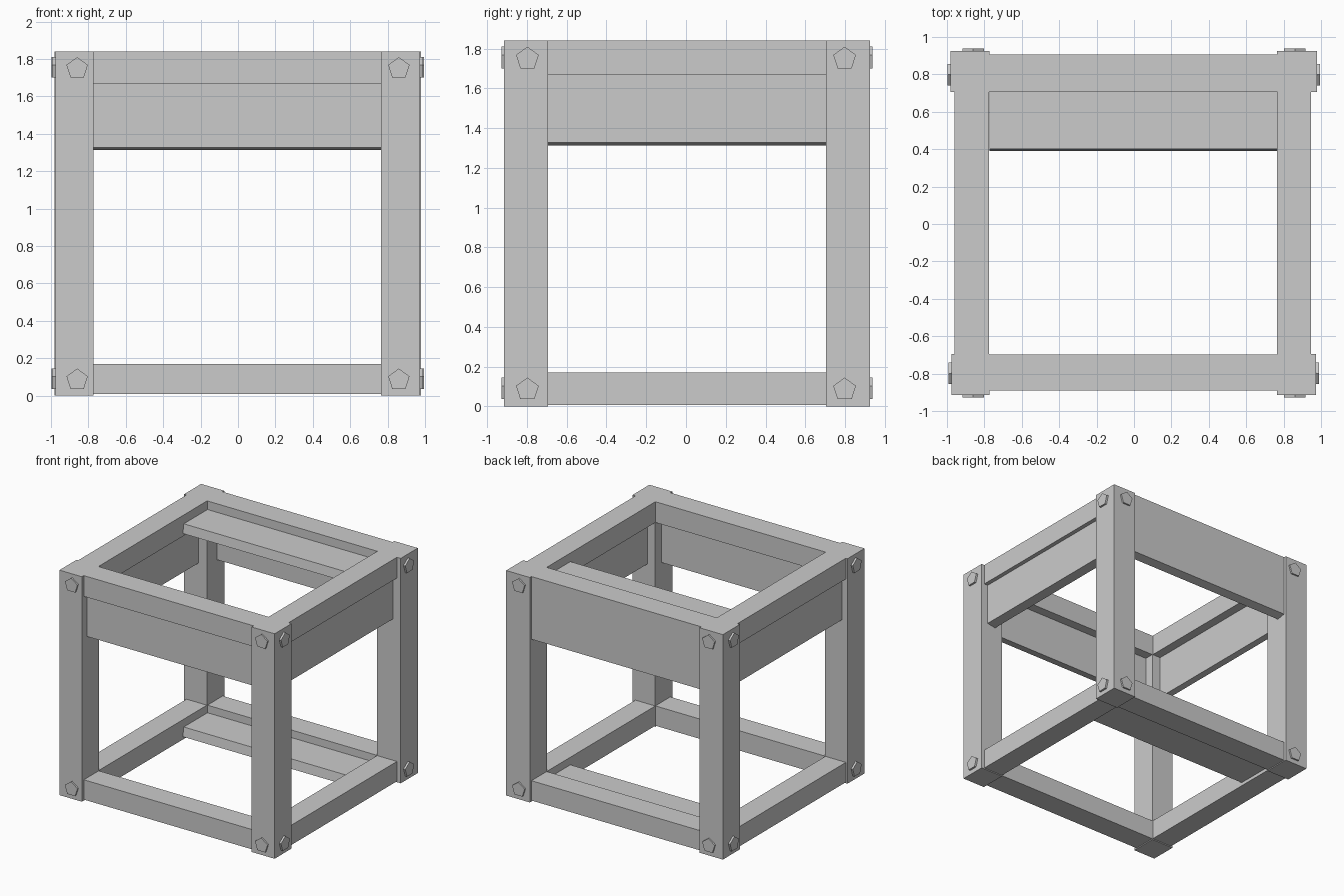
import bpy, math
from mathutils import Matrix, Vector

if "Cube" in bpy.data.objects:
    bpy.data.objects.remove(bpy.data.objects["Cube"])

grey = bpy.data.materials.new("plain_grey")
grey.diffuse_color = (0.6, 0.6, 0.6, 1)
grey.use_nodes = True
grey.node_tree.nodes["Principled BSDF"].inputs["Base Color"].default_value = grey.diffuse_color


def make(name, verts, faces):
    me = bpy.data.meshes.new(name)
    me.from_pydata([tuple(v) for v in verts], [], faces)
    me.materials.append(grey)
    ob = bpy.data.objects.new(name, me)
    bpy.context.collection.objects.link(ob)
    # consistent outward normals
    import bmesh
    bm = bmesh.new()
    bm.from_mesh(me)
    bmesh.ops.recalc_face_normals(bm, faces=bm.faces)
    bm.to_mesh(me)
    bm.free()
    return ob


def prism(name, profile, axis, a, b):
    """Extrude a closed 2D profile along x (y,z points), y (x,z) or z (x,y)."""
    def put(p, t):
        c = list(p)
        c.insert("xyz".index(axis), t)
        return c
    n = len(profile)
    verts = [put(p, a) for p in profile] + [put(p, b) for p in profile]
    faces = [tuple(range(n)), tuple(range(n, 2 * n))]
    faces += [(i, (i + 1) % n, n + (i + 1) % n, n + i) for i in range(n)]
    return make(name, verts, faces)


def rect(u0, u1, v0, v1):
    return [(u0, v0), (u1, v0), (u1, v1), (u0, v1)]


def bolt(name, centre, axis, sign, out):
    """Five-sided bolt head, point up, standing out along one axis."""
    pts = []
    for i in range(5):
        t = math.pi / 2 + i * math.tau / 5
        pts.append((centre[0] + 0.06 * math.cos(t), centre[1] + 0.06 * math.sin(t)))
    prism(name, pts, axis, sign * (out - 0.04), sign * out)


X0, X1, Y0, Y1 = -0.772, 0.765, -0.695, 0.705   # clear span between posts
TOP = 1.84

# corner posts: side signs, outer x, outer y
for side, sx, ox in (("left", -1, 0.975), ("right", 1, 0.972)):
    for end, sy, oy in (("front", -1, 0.915), ("back", 1, 0.926)):
        if end == "back":
            ox += 0.007
        ix = X0 if sx < 0 else X1
        iy = Y0 if sy < 0 else Y1
        xs, ys = sorted((ix, sx * ox)), sorted((iy, sy * oy))
        prism(f"{end}_{side}_post", rect(*xs, *ys), "z", 0, TOP)
        # bolt heads, top and bottom, on both outer faces
        for z in (0.085, 1.75):
            bolt(f"{end}_{side}_bolt", (sx * 0.86, z), "y", sy, oy + 0.013)
            bolt(f"{end}_{side}_side_bolt", (sy * 0.798, z), "x", sx, ox + 0.016)

# top and bottom rails
for level, z0, z1 in (("bottom", 0.008, 0.17), ("top", 1.67, TOP)):
    prism(f"{level}_front_rail", rect(-0.89, -0.697, z0, z1), "x", X0, X1)
    prism(f"{level}_back_rail", rect(0.708, 0.905, z0, z1), "x", X0, X1)
    prism(f"{level}_left_rail", rect(-0.96, -0.775, z0, z1), "y", Y0, Y1)
    prism(f"{level}_right_rail", rect(0.765, 0.945, z0, z1), "y", Y0, Y1)
    # inward shelf board with a slightly slanted front edge
    prism(f"{level}_shelf_board",
          [(0.72, z0 + 0.025), (0.39, z0 + 0.025), (0.402, z0 + 0.1), (0.72, z0 + 0.1)],
          "x", X0, X1)


# hanging boards under the top rails, lower edge slanted outward
def board(name, axis, outer, inner, a, b):
    prism(name, [(outer, 1.675), (outer, 1.327), (inner, 1.313), (inner, 1.675)], axis, a, b)


board("front_board", "x", -0.85, -0.775, X0, X1)
board("back_board", "x", 0.905, 0.83, X0, X1)
board("left_board", "y", -0.925, -0.85, Y0, Y1)
board("right_board", "y", 0.91, 0.835, Y0, Y1)
